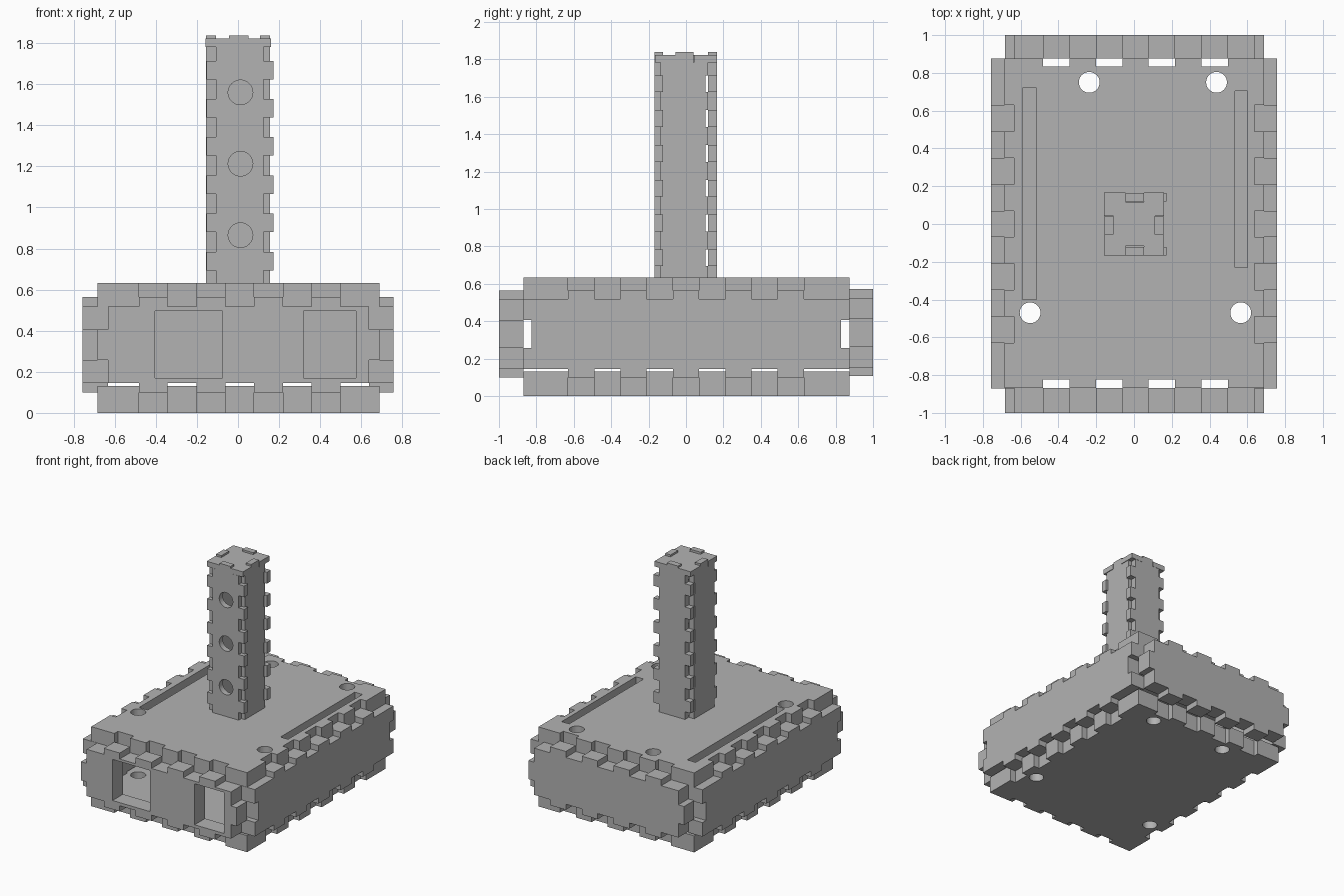
import bpy
from math import cos, sin, pi
from mathutils import Matrix, Vector

cube = bpy.data.objects.get("Cube")
if cube:
    bpy.data.objects.remove(cube, do_unlink=True)

grey = bpy.data.materials.new("plain_grey")
grey.use_nodes = True
grey.diffuse_color = (0.45, 0.45, 0.45, 1)
grey.node_tree.nodes["Principled BSDF"].inputs["Base Color"].default_value = (0.45, 0.45, 0.45, 1)

# Sheet directions: columns are across, up and through the thickness
FLAT = Matrix.Identity(3)
FRONT = Matrix(((1, 0, 0), (0, 0, -1), (0, 1, 0)))
SIDE = Matrix(((0, 0, 1), (1, 0, 0), (0, 1, 0)))


def cells(start, width, step, count):
    return [(start + i * step, start + i * step + width) for i in range(count)]


def toothed(u0, u1, v0, v1, bottom=((), 0), right=((), 0), top=((), 0), left=((), 0)):
    """Rectangle outline; each edge takes (cells, depth), depth > 0 is a tab, < 0 a notch."""
    def edge(spec, start, flip, place):
        spans, depth = spec
        pts = [place(start, 0)]
        for a, b in sorted(spans, reverse=flip):
            if flip:
                a, b = b, a
            pts += [place(a, 0), place(a, depth), place(b, depth), place(b, 0)]
        return pts
    return (edge(bottom, u0, False, lambda s, d: (s, v0 - d))
            + edge(right, v0, False, lambda s, d: (u1 + d, s))
            + edge(top, u1, True, lambda s, d: (s, v1 + d))
            + edge(left, v1, True, lambda s, d: (u0 - d, s)))


def rect(u0, u1, v0, v1):
    return toothed(u0, u1, v0, v1)


def circle(u, v, r, n=40):
    return [(u + r * cos(2 * pi * i / n), v + r * sin(2 * pi * i / n)) for i in range(n)]


def sheet(name, frame, lo, hi, outline, holes=()):
    """Flat cut panel lying between lo and hi along its thickness."""
    curve = bpy.data.curves.new(name, 'CURVE')
    curve.dimensions = '2D'
    curve.fill_mode = 'BOTH'
    curve.extrude = (hi - lo) / 2
    for loop in [outline, *holes]:
        spline = curve.splines.new('POLY')
        spline.points.add(len(loop) - 1)
        for point, (u, v) in zip(spline.points, loop):
            point.co = (u, v, 0, 1)
        spline.use_cyclic_u = True
        spline.use_smooth = False
    curve.materials.append(grey)
    obj = bpy.data.objects.new(name, curve)
    bpy.context.collection.objects.link(obj)
    obj.matrix_world = Matrix.Translation(frame @ Vector((0, 0, (lo + hi) / 2))) @ frame.to_4x4()
    bpy.ops.object.select_all(action='DESELECT')
    obj.select_set(True)
    bpy.context.view_layer.objects.active = obj
    bpy.ops.object.convert(target='MESH')
    bpy.ops.object.shade_flat()
    return obj


# Finger joint rhythm along the width, length and height of the box
across = cells(-.482, .14, .28, 4)
along = cells(-.63, .14, .28, 5)
upright = [(.257, .405)]

# Top and bottom plates
plate = toothed(-.685, .688, -.868, .875, (across, -.045), (along, -.05),
                (across, -.042), (along, -.05))
bolts = [circle(x, y, .055) for x, y in ((-.237, .75), (.437, .75), (-.55, -.47), (.565, -.47))]
slots = [rect(-.59, -.515, -.40, .72), rect(.535, .602, -.23, .705)]
sheet("bottom_plate", FLAT, 0, .132, plate, bolts)
sheet("top_plate", FLAT, .508, .633, plate, bolts + slots)

# Front and back panels
for name, lo, hi, lift, holes in (
        ("front_panel", .868, 1, 0, [rect(-.405, -.075, .17, .497), rect(.318, .575, .17, .497)]),
        ("back_panel", -1, -.875, .008, [])):
    shape = toothed(-.633, .638, .145, .517, (across, .045), (upright, .05),
                    (across, .048), (upright, .05))
    sheet(name, FRONT, lo, hi, [(u, v + lift) for u, v in shape], holes)

# Side panels
side = toothed(-.87, .875, .145, .518, (along, .045), (upright, -.045),
               (along, .045), (upright, -.045))
sheet("left_panel", SIDE, .638, .757, side)
sheet("right_panel", SIDE, -.757, -.633, side)

# Column walls
teeth = cells(.694, .09, .186, 6)
tongue = [(-.045, .052)]
wall = toothed(-.106, .124, .63, 1.782, right=(teeth, .048), top=(tongue, .056), left=(teeth, .048))
sheet("column_front", FRONT, .122, .168, wall, [circle(.012, z, .06) for z in (.865, 1.213, 1.56)])
sheet("column_back", FRONT, -.165, -.118, wall)
side_wall = toothed(-.135, .118, .63, 1.782, right=(teeth, -.013), top=([(-.055, .04)], .056),
                    left=(teeth, -.013))
sheet("column_left", SIDE, .108, .155, side_wall)
sheet("column_right", SIDE, -.155, -.108, side_wall)

# Column cap
cap = toothed(-.158, .16, -.167, .167, (tongue, -.05), ([(-.055, .042)], -.05),
              (tongue, -.05), ([(-.055, .042)], -.05))
sheet("column_cap", FLAT, 1.782, 1.823, cap)
